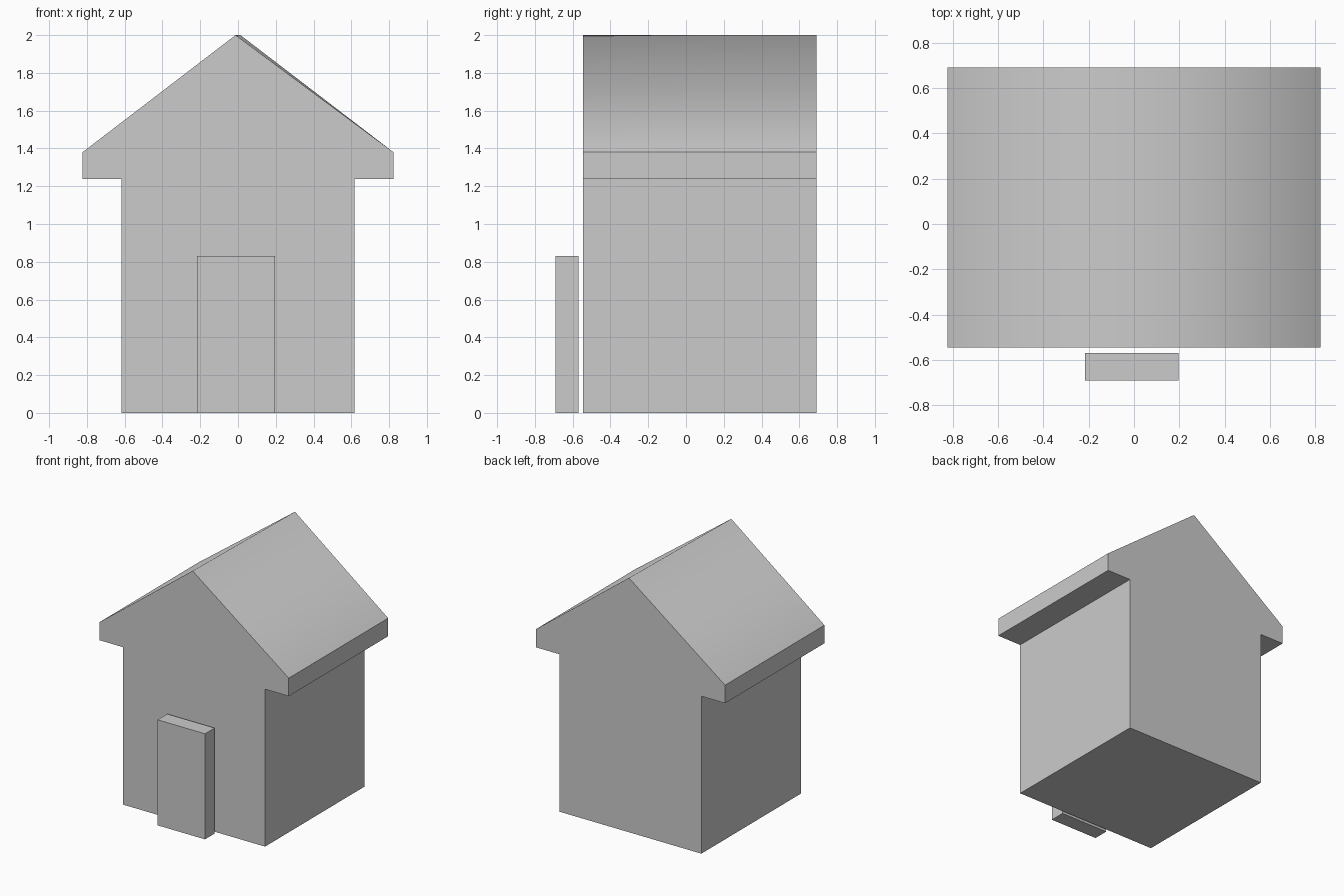
import bpy
import bmesh

if "Cube" in bpy.data.objects:
    bpy.data.objects.remove(bpy.data.objects["Cube"])

FRONT_Y, BACK_Y = -0.545, 0.69
RIDGE_SHIFT = 0.013   # ridge runs very slightly askew from front to back


def to_object(name, bm):
    mesh = bpy.data.meshes.new(name)
    bmesh.ops.recalc_face_normals(bm, faces=bm.faces[:])
    bm.to_mesh(mesh)
    bm.free()
    obj = bpy.data.objects.new(name, mesh)
    bpy.context.collection.objects.link(obj)
    return obj


# House: gabled profile with overhanging eaves, lofted front to back
def gable(ridge_x):
    right = [(0.617, 0.0), (0.617, 1.238), (0.823, 1.238), (0.823, 1.38)]
    left = [(-x, z) for x, z in reversed(right)]
    return right + [(ridge_x, 2.0)] + left


bm = bmesh.new()
front = [bm.verts.new((x, FRONT_Y, z)) for x, z in gable(-RIDGE_SHIFT)]
back = [bm.verts.new((x, BACK_Y, z)) for x, z in gable(RIDGE_SHIFT)]
bm.faces.new(front)
bm.faces.new(back[::-1])
count = len(front)
for i in range(count):
    j = (i + 1) % count
    bm.faces.new((front[i], back[i], back[j], front[j]))

# Roof slopes shade softly over the ridge; every other edge stays crisp
ridge = bm.edges.get((front[4], back[4]))
for edge in bm.edges:
    edge.smooth = edge is ridge or edge == ridge
for face in ridge.link_faces:
    face.smooth = True
to_object("house", bm)

# Door: plain slab standing just clear of the front wall
bm = bmesh.new()
bmesh.ops.create_cube(bm, size=1.0)
bmesh.ops.scale(bm, vec=(0.412, 0.12, 0.83), verts=bm.verts[:])
bmesh.ops.translate(bm, vec=(-0.01, -0.63, 0.415), verts=bm.verts[:])
to_object("door", bm)
